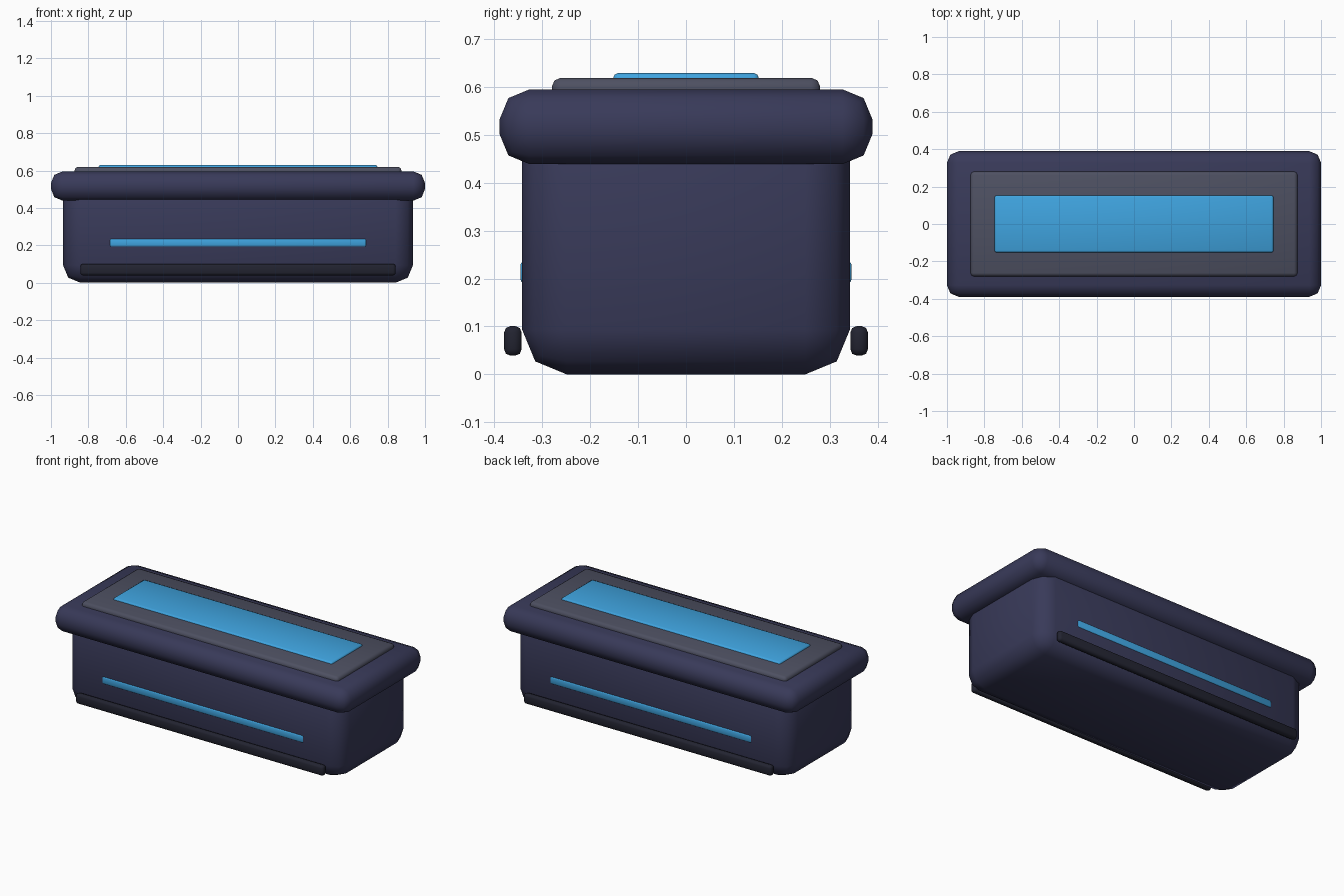
import bpy
import math

if "Cube" in bpy.data.objects:
    bpy.data.objects.remove(bpy.data.objects["Cube"])


def material(name, rgb):
    m = bpy.data.materials.new(name)
    m.diffuse_color = (*rgb, 1)
    m.use_nodes = True
    m.node_tree.nodes["Principled BSDF"].inputs["Base Color"].default_value = m.diffuse_color
    return m


NAVY = material("navy_shell", (0.04, 0.042, 0.10))
GREY = material("slate_panel", (0.075, 0.08, 0.12))
DARK = material("dark_runner", (0.016, 0.017, 0.03))
BLUE = material("blue_glow", (0.05, 0.37, 0.74))


def rounded_box(name, x, y, z, bevel, mat):
    """Box spanning the x, y and z ranges, with two-segment rounded edges."""
    spans = (x, y, z)
    bpy.ops.mesh.primitive_cube_add(size=1, location=[(a + b) / 2 for a, b in spans])
    ob = bpy.context.object
    ob.name = name
    ob.scale = [b - a for a, b in spans]
    bpy.ops.object.transform_apply(location=False, rotation=False, scale=True)
    mod = ob.modifiers.new("rounded_edges", 'BEVEL')
    mod.width = bevel
    mod.segments = 2
    mod.limit_method = 'NONE'
    bpy.ops.object.modifier_apply(modifier=mod.name)
    bpy.ops.object.shade_smooth_by_angle(angle=math.radians(50))
    ob.data.materials.append(mat)
    return ob


# Main case and overhanging lid
rounded_box("case_body", (-0.935, 0.935), (-0.342, 0.342), (0, 0.54), 0.093, NAVY)
rounded_box("lid", (-1, 1), (-0.389, 0.389), (0.439, 0.595), 0.062, NAVY)

# Raised panel with glowing window on top
rounded_box("lid_panel", (-0.874, 0.874), (-0.28, 0.28), (0.57, 0.619), 0.018, GREY)
rounded_box("lid_window", (-0.745, 0.745), (-0.152, 0.152), (0.599, 0.629), 0.010, BLUE)

# Light strip and base runner on the front and back
for side, s in (("front", -1), ("back", 1)):
    rounded_box(side + "_light_strip", (-0.685, 0.685),
                sorted((s * 0.322, s * 0.346)), (0.191, 0.236), 0.008, BLUE)
    rounded_box(side + "_base_runner", (-0.843, 0.843),
                sorted((s * 0.343, s * 0.380)), (0.039, 0.101), 0.014, DARK)
